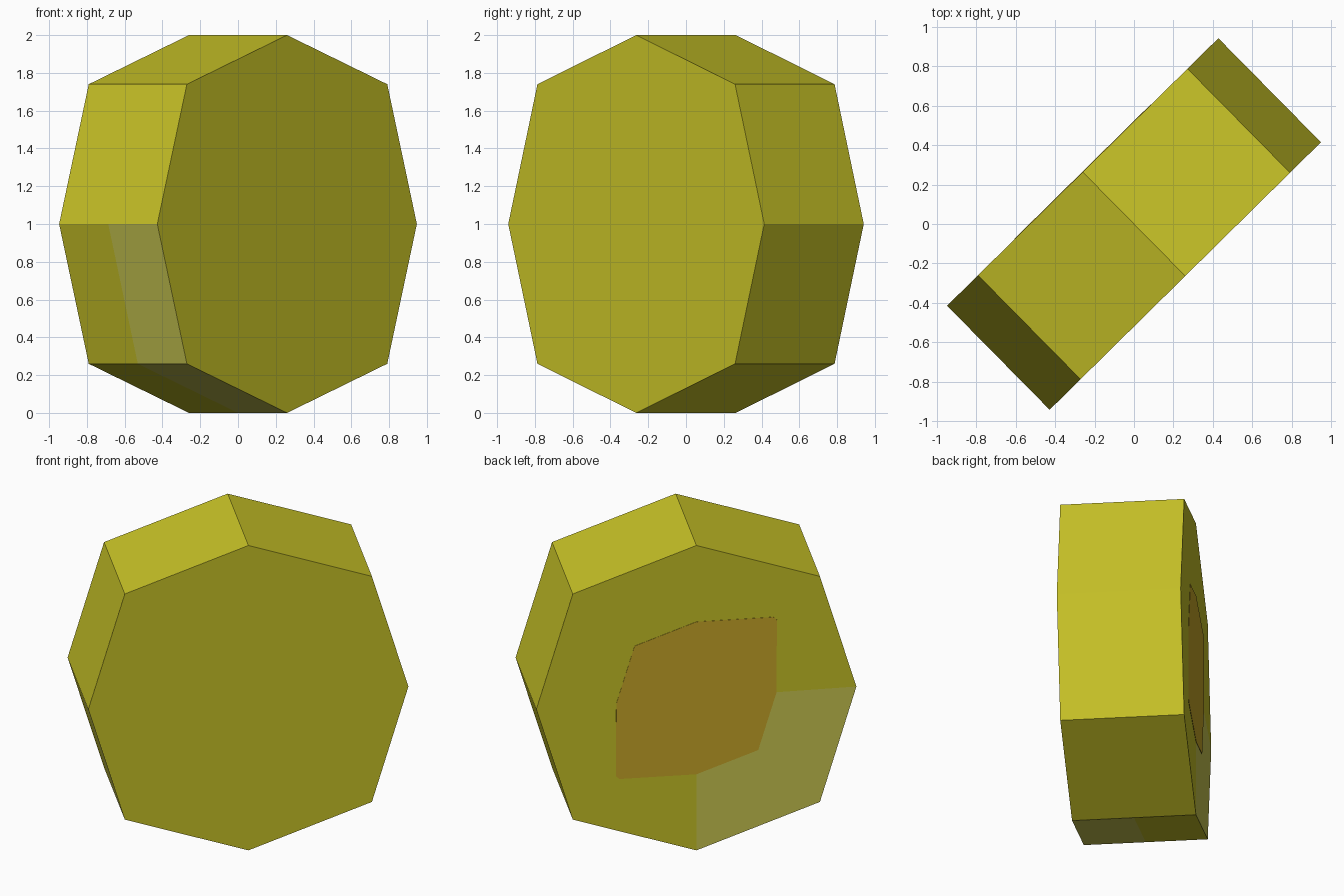
import bpy, bmesh, math
from mathutils import Matrix, Vector

cube = bpy.data.objects.get("Cube")
if cube:
    bpy.data.objects.remove(cube, do_unlink=True)


def material(name, rgb):
    m = bpy.data.materials.new(name)
    m.use_nodes = True
    m.diffuse_color = (*rgb, 1)
    m.node_tree.nodes["Principled BSDF"].inputs["Base Color"].default_value = (*rgb, 1)
    return m


olive = material("olive yellow", (0.578, 0.546, 0.0203))
pale = material("pale olive", (0.597, 0.578, 0.0844))
brown = material("ochre brown", (0.584, 0.392, 0.0212))

# Local x runs along the disc's width, local y through its thickness
TURN = Matrix.Translation((0, 0, 1)) @ Matrix.Rotation(math.radians(44.6), 4, 'Z')
HALF = 0.37


def prism(profile, y0, y1):
    """Extrude an x-z outline from y0 to y1."""
    bm = bmesh.new()
    face = bm.faces.new([bm.verts.new((x, y0, z)) for x, z in profile])
    ext = bmesh.ops.extrude_face_region(bm, geom=[face])
    moved = [v for v in ext["geom"] if isinstance(v, bmesh.types.BMVert)]
    bmesh.ops.translate(bm, verts=moved, vec=(0, y1 - y0, 0))
    bmesh.ops.recalc_face_normals(bm, faces=bm.faces)
    return bm


def finish(name, bm, mats):
    bm.transform(TURN)
    mesh = bpy.data.meshes.new(name)
    bm.to_mesh(mesh)
    bm.free()
    for m in mats:
        mesh.materials.append(m)
    obj = bpy.data.objects.new(name, mesh)
    bpy.context.collection.objects.link(obj)
    return obj


# Eight-sided disc, cut along its three middle planes for colouring
octagon = [(0, 1), (0.745, 0.74), (0.965, 0), (0.745, -0.74),
           (0, -1), (-0.745, -0.74), (-0.965, 0), (-0.745, 0.74)]
bm = prism(octagon, -HALF, HALF)
for axis in ((1, 0, 0), (0, 1, 0), (0, 0, 1)):
    bmesh.ops.bisect_plane(bm, geom=bm.verts[:] + bm.edges[:] + bm.faces[:],
                           dist=1e-4, plane_co=(0, 0, 0), plane_no=Vector(axis))
bm.normal_update()

# Pale lower quarter: the back face and the front half of the rim
for f in bm.faces:
    c = f.calc_center_median()
    on_back = f.normal.y > 0.9
    on_rim = abs(f.normal.y) < 0.1
    if c.x < -0.01 and c.z < -0.01 and (on_back or (on_rim and c.y < 0)):
        f.material_index = 1
finish("octagonal_disc", bm, [olive, pale])

# Brown patch on the back: half-size octagon with two opposite square corners
half_patch = [(0, 0.5), (-0.465, 0.495), (-0.485, 0.475), (-0.483, 0), (-0.3725, -0.37)]
patch = half_patch + [(-x, -z) for x, z in half_patch]
finish("back_patch", prism(patch, HALF - 0.002, HALF + 0.002), [brown])
